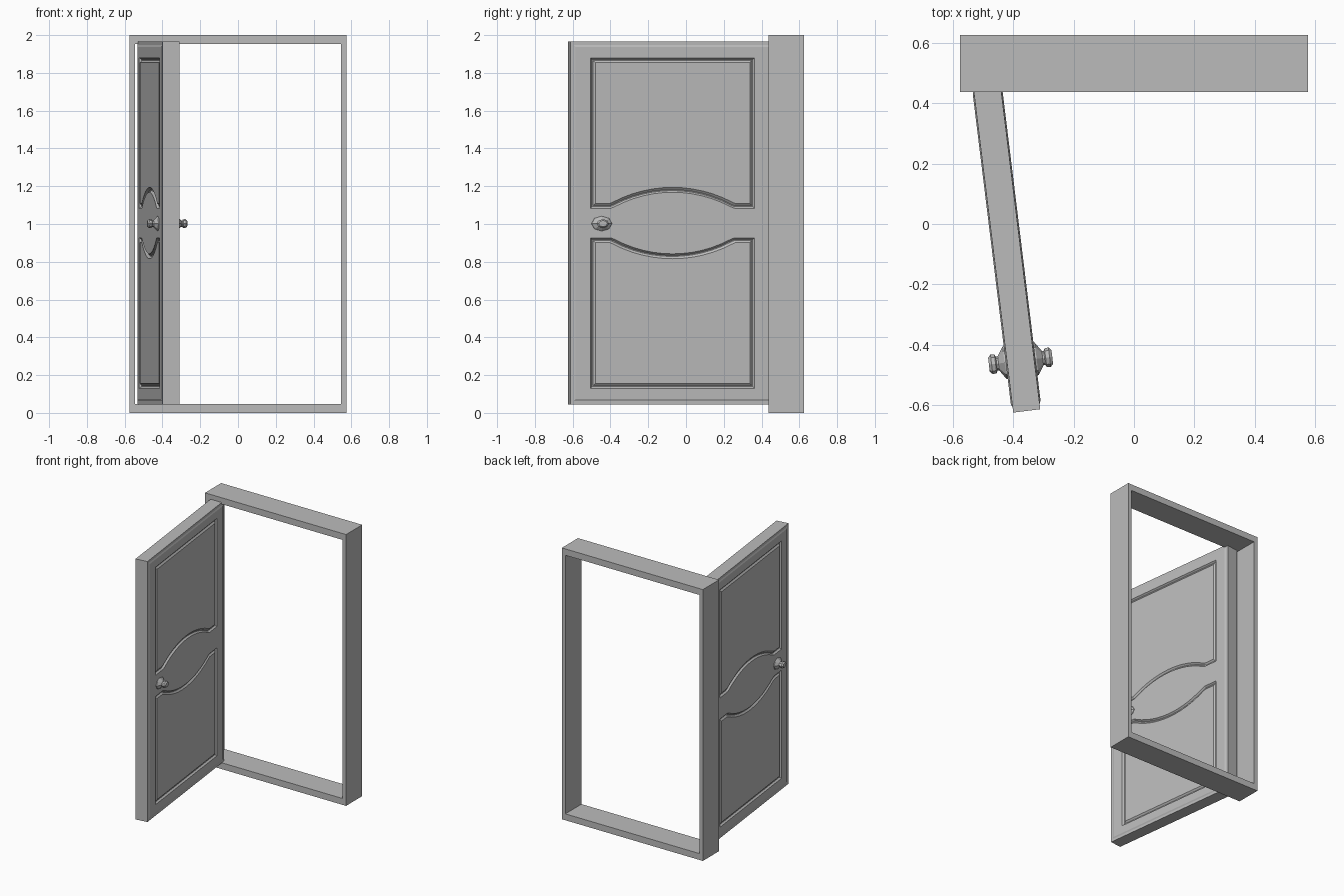
import bpy, bmesh, math
from mathutils import Vector, Matrix

cube = bpy.data.objects.get("Cube")
if cube:
    bpy.data.objects.remove(cube)

grey = bpy.data.materials.new("plain_grey")
grey.use_nodes = True
grey.diffuse_color = (0.5, 0.5, 0.5, 1)
grey.node_tree.nodes["Principled BSDF"].inputs["Base Color"].default_value = (0.5, 0.5, 0.5, 1)

# Door placement: ajar, turned about the vertical
SWING = Matrix.Translation((-0.421, -0.077, 1.005)) @ Matrix.Rotation(math.radians(7), 4, 'Z')
HALF_W, HALF_H = 0.545, 0.96
RIM, FACE = 0.045, 0.0495


def finish(name, bm, matrix=Matrix.Identity(4)):
    bmesh.ops.remove_doubles(bm, verts=bm.verts, dist=1e-5)
    bmesh.ops.recalc_face_normals(bm, faces=bm.faces)
    mesh = bpy.data.meshes.new(name)
    bm.to_mesh(mesh)
    bm.free()
    mesh.materials.append(grey)
    obj = bpy.data.objects.new(name, mesh)
    obj.matrix_world = matrix
    bpy.context.collection.objects.link(obj)
    return obj


def rect(w, h):
    return [Vector(p) for p in ((-w, -h), (w, -h), (w, h), (-w, h))]


def inset(points, d):
    """Mitred inward offset of a counter-clockwise outline."""
    result = []
    for i, p in enumerate(points):
        a = (p - points[i - 1]).normalized()
        b = (points[(i + 1) % len(points)] - p).normalized()
        na, nb = Vector((-a.y, a.x)), Vector((-b.y, b.x))
        result.append(p + (na + nb) * d / (1 + na.dot(nb)))
    return result


def ring(bm, points, depth):
    return [bm.verts.new((depth, p.x, p.y)) for p in points]


def bridge(bm, a, b):
    for i in range(len(a)):
        j = (i + 1) % len(a)
        bm.faces.new((a[i], a[j], b[j], b[i]))


def panel_outline(flip):
    """Panel with an arched edge next to the middle rail."""
    w, top, low, rise, span, steps = 0.438, 0.875, 0.078, 0.155, 0.31, 12
    radius = (span ** 2 + (rise - low) ** 2) / (2 * (rise - low))
    pts = [Vector((w, top)), Vector((-w, top)), Vector((-w, low)), Vector((-span - 0.02, low))]
    for i in range(steps + 1):
        y = -span + 2 * span * i / steps
        pts.append(Vector((y, rise - radius + math.sqrt(radius ** 2 - y ** 2) + 0.008)))
    pts += [Vector((span + 0.02, low)), Vector((w, low))]
    return [Vector((p.x, -p.y)) for p in reversed(pts)] if flip else pts


# Door leaf: stepped rim and two grooved panels on each side
bm = bmesh.new()
edges_of_slab = []
for side in (-1, 1):
    outer = ring(bm, rect(HALF_W, HALF_H), side * RIM)
    step = ring(bm, rect(HALF_W - 0.018, HALF_H - 0.018), side * RIM)
    raised = ring(bm, rect(HALF_W - 0.028, HALF_H - 0.028), side * FACE)
    bridge(bm, outer, step)
    bridge(bm, step, raised)
    edges_of_slab.append(outer)
    borders = [raised]
    for flip in (False, True):
        outline = panel_outline(flip)
        loops = [ring(bm, inset(outline, d), side * (FACE - depth))
                 for d, depth in ((0, 0), (0.009, 0.012), (0.014, 0.012), (0.026, 0.002))]
        for a, b in zip(loops, loops[1:]):
            bridge(bm, a, b)
        bm.faces.new(loops[-1])
        borders.append(loops[0])
    rails = []
    for loop in borders:
        for i in range(len(loop)):
            pair = (loop[i - 1], loop[i])
            rails.append(bm.edges.get(pair) or bm.edges.new(pair))
    bmesh.ops.triangle_fill(bm, use_beauty=True, use_dissolve=False, edges=rails)
bridge(bm, *edges_of_slab)
finish("door_leaf", bm, SWING)

# Door knobs: eight-sided flared rose, neck and grip
KNOB = ((-0.003, 0.056), (0.004, 0.054), (0.024, 0.024), (0.03, 0.023),
        (0.034, 0.031), (0.047, 0.033), (0.056, 0.023))
for side, name in ((-1, "knob_outside"), (1, "knob_inside")):
    bm = bmesh.new()
    loops = []
    for out, r in KNOB:
        angles = [math.tau * k / 8 for k in range(8)]
        loops.append(ring(bm, [Vector((-0.378 + r * math.cos(t), -0.003 + 0.72 * r * math.sin(t)))
                               for t in angles], side * (FACE + out)))
    for a, b in zip(loops, loops[1:]):
        bridge(bm, a, b)
    bm.faces.new(loops[0])
    bm.faces.new(loops[-1])
    finish(name, bm, SWING)

# Door frame: rectangular surround
bm = bmesh.new()
corners = []
for y in (0.437, 0.625):
    for w, h in ((0.575, 1.0), (0.546, 0.953)):
        corners.append([bm.verts.new((p.x, y, p.y + 1.0)) for p in rect(w, h)])
front_out, front_in, back_out, back_in = corners
for a, b in ((front_out, front_in), (front_in, back_in), (back_in, back_out), (back_out, front_out)):
    bridge(bm, a, b)
finish("door_frame", bm)
